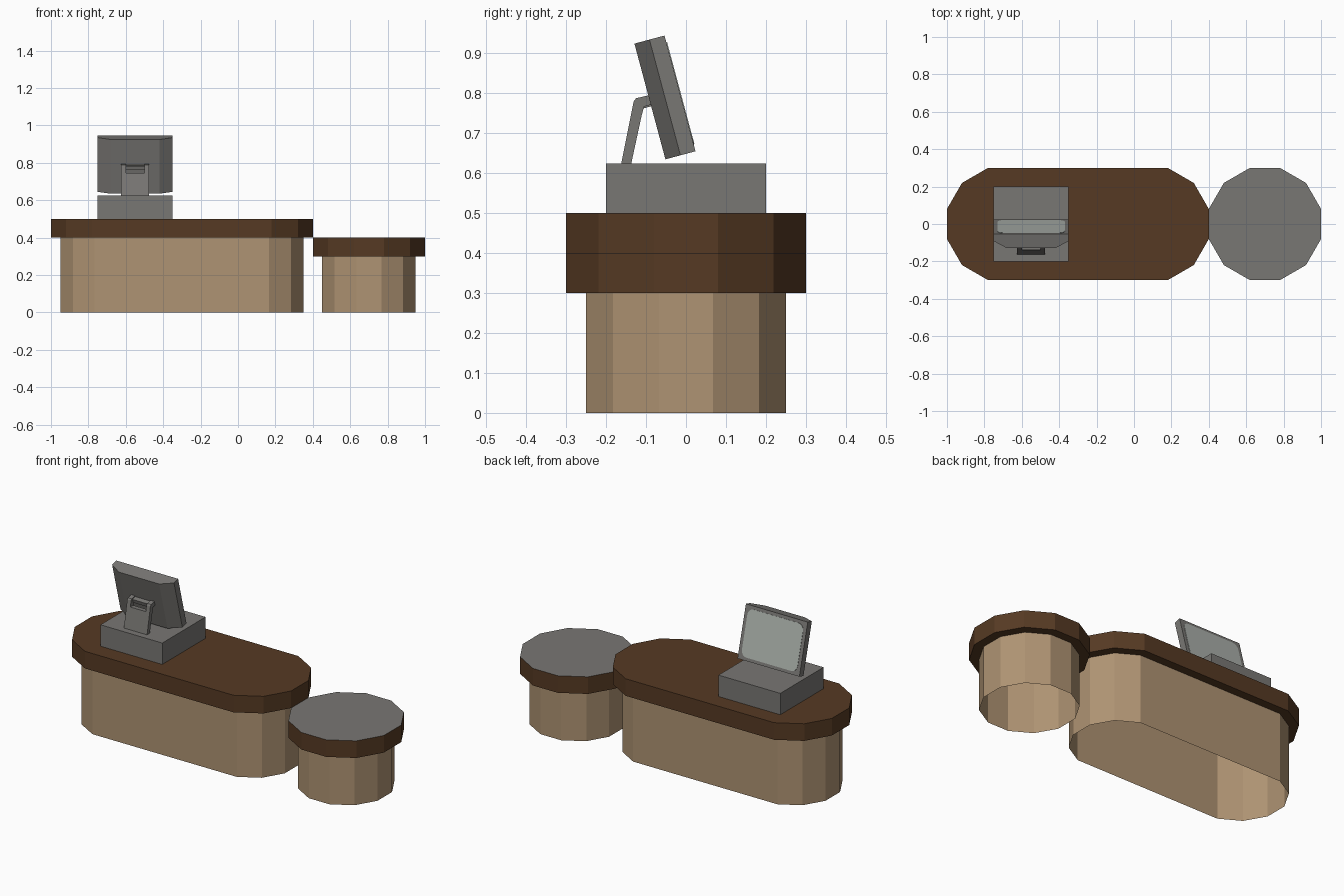
import bpy, bmesh
from math import pi, cos, sin, radians
from mathutils import Matrix, Vector

if "Cube" in bpy.data.objects:
    bpy.data.objects.remove(bpy.data.objects["Cube"])


def mat(name, col):
    m = bpy.data.materials.new(name)
    m.diffuse_color = (*col, 1)
    m.use_nodes = True
    m.node_tree.nodes["Principled BSDF"].inputs["Base Color"].default_value = m.diffuse_color
    return m


WOOD = mat("dark wood", (0.093, 0.042, 0.017))
TAN = mat("tan panel", (0.43, 0.295, 0.172))
GREY = mat("grey", (0.19, 0.184, 0.174))
SCREEN = mat("pale screen", (0.41, 0.44, 0.41))


def prism(name, outline, lo, hi, mats, axis='Z', open_bottom=False, open_top=False,
          inset=None, matrix=None):
    """Extrude a counter-clockwise outline along Z, or a (y, z) outline along X."""
    put = (lambda a, b, h: (a, b, h)) if axis == 'Z' else (lambda a, b, h: (h, a, b))
    bm = bmesh.new()
    bot = [bm.verts.new(put(a, b, lo)) for a, b in outline]
    top = [bm.verts.new(put(a, b, hi)) for a, b in outline]
    n = len(outline)
    for i in range(n):
        j = (i + 1) % n
        bm.faces.new((bot[i], bot[j], top[j], top[i]))
    if not open_bottom:
        bm.faces.new(bot[::-1])
    if not open_top:
        cap = bm.faces.new(top)
        if inset:
            bmesh.ops.inset_region(bm, faces=[cap], thickness=inset, use_even_offset=True)
            cap.material_index = 1
    me = bpy.data.meshes.new(name)
    bm.to_mesh(me)
    bm.free()
    for m in mats:
        me.materials.append(m)
    ob = bpy.data.objects.new(name, me)
    if matrix:
        ob.matrix_world = matrix
    bpy.context.collection.objects.link(ob)
    return ob


def pill(x0, x1, apothem):
    """Twelve-sided round, stretched between centres x0 and x1."""
    r = apothem / cos(pi / 12)
    pts = []
    for k in range(12):
        a = radians(-75 + 30 * k)
        pts.append(((x1 if cos(a) > 0 else x0) + r * cos(a), r * sin(a)))
    return pts


def rounded_rect(w, h, r, steps=4):
    pts = []
    for q, (sx, sy) in enumerate([(1, 1), (-1, 1), (-1, -1), (1, -1)]):
        for k in range(steps + 1):
            a = pi / 2 * (q + k / steps)
            pts.append((sx * (w / 2 - r) + r * cos(a), sy * (h / 2 - r) + r * sin(a)))
    return pts


def rect(x0, x1, y0, y1):
    return [(x0, y0), (x1, y0), (x1, y1), (x0, y1)]


# counter
prism("counter_base", pill(-0.7, 0.1, 0.25), 0, 0.4, [TAN], open_bottom=True, open_top=True)
prism("counter_top", pill(-0.7, 0.1, 0.3), 0.4, 0.5, [WOOD])

# round side stand with grey disc in its top
prism("round_base", pill(0.7, 0.7, 0.25), 0, 0.3, [TAN], open_bottom=True, open_top=True)
prism("round_top", pill(0.7, 0.7, 0.3), 0.3, 0.4, [WOOD, GREY], inset=0.114)

# till box
CX = -0.55
prism("till_box", rect(CX - 0.2, CX + 0.2, -0.2, 0.2), 0.5, 0.625, [GREY])

# tilted monitor with chamfered back
tilt = Matrix.Translation((CX, -0.015, 0.80)) @ Matrix.Rotation(radians(15), 4, 'X')
body = [(0.2, 0), (-0.2, 0), (-0.2, -0.039), (-0.13, -0.078), (0.13, -0.078), (0.2, -0.039)]
prism("monitor", body, -0.15, 0.15, [GREY], matrix=tilt)

# glass plate on the monitor's front (local +y)
face = tilt @ Matrix.Rotation(radians(-90), 4, 'X')
prism("screen", rounded_rect(0.36, 0.264, 0.035), 0, 0.002, [SCREEN], matrix=face)

# support: leg plate, two hinge arms and a recessed hinge tongue
leg = [(-0.138, 0.62), (-0.111, 0.745), (-0.138, 0.745), (-0.163, 0.62)]
arm = [(-0.111, 0.745), (-0.105, 0.767), (-0.083, 0.773), (-0.09, 0.796),
       (-0.125, 0.788), (-0.131, 0.78), (-0.138, 0.745)]
tongue = [(-0.112, 0.761), (-0.083, 0.769), (-0.089, 0.79), (-0.118, 0.782)]
prism("support_leg", leg, CX - 0.075, CX + 0.075, [GREY], axis='X')
for side, x in (("left", -0.0625), ("right", 0.0625)):
    prism(side + "_hinge_arm", arm, CX + x - 0.0125, CX + x + 0.0125, [GREY], axis='X')
prism("hinge_tongue", tongue, CX - 0.05, CX + 0.05, [GREY], axis='X')
